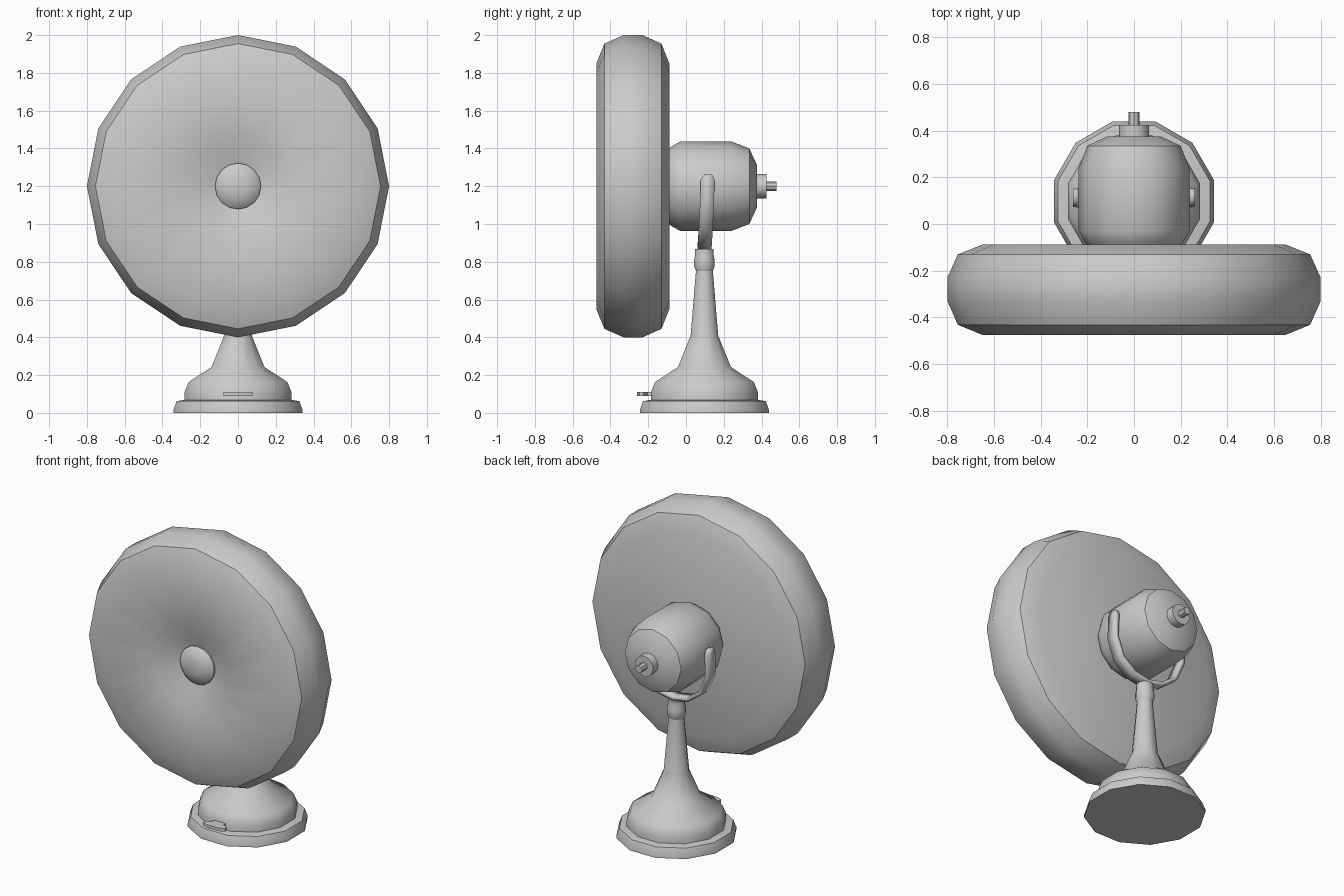
import bpy, bmesh
from math import cos, sin, pi, radians

if "Cube" in bpy.data.objects:
    bpy.data.objects.remove(bpy.data.objects["Cube"])


def finish(bm, name, angle=42):
    bmesh.ops.recalc_face_normals(bm, faces=bm.faces)
    mesh = bpy.data.meshes.new(name)
    bm.to_mesh(mesh)
    bm.free()
    ob = bpy.data.objects.new(name, mesh)
    bpy.context.collection.objects.link(ob)
    bpy.ops.object.select_all(action='DESELECT')
    ob.select_set(True)
    bpy.context.view_layer.objects.active = ob
    bpy.ops.object.shade_smooth_by_angle(angle=radians(angle))
    return ob


def lathe(name, profile, sides, place, phase=0.0):
    """Revolve (radius, height) pairs; place(u, v, height) gives the position."""
    bm = bmesh.new()
    rings = []
    for r, h in profile:
        angles = [2 * pi * i / sides + phase for i in range(sides)]
        rings.append([bm.verts.new(place(r * cos(a), r * sin(a), h)) for a in angles])
    for a, b in zip(rings, rings[1:]):
        for i in range(sides):
            j = (i + 1) % sides
            bm.faces.new((a[i], a[j], b[j], b[i]))
    bm.faces.new(rings[0])
    bm.faces.new(rings[-1])
    return finish(bm, name)


def head_axis(u, v, h):
    return (u, h, 1.2 + v)


def stand_axis(u, v, h):
    k = 1 / cos(pi / 12)
    return (u * k, 0.0975 + v * k, h)


# Blade cage with recessed front centre
lathe("blade_cage", [(0.125, -0.405), (0.26, -0.475), (0.65, -0.475), (0.755, -0.432),
                     (0.80, -0.33), (0.80, -0.23), (0.755, -0.13), (0.65, -0.088)],
      16, head_axis)

# Domed hub cap in the recess
lathe("hub_cap", [(0.122, -0.38), (0.122, -0.415), (0.095, -0.44),
                  (0.05, -0.453), (0.01, -0.456)], 16, head_axis)

# Motor housing and rear knob
lathe("motor_housing", [(0.19, -0.10), (0.212, -0.075), (0.237, -0.03), (0.237, 0.24),
                        (0.20, 0.335), (0.115, 0.375)], 12, head_axis)
lathe("rear_collar", [(0.065, 0.36), (0.065, 0.425)], 12, head_axis)
lathe("rear_knob", [(0.024, 0.42), (0.024, 0.48)], 8, head_axis)

# Base plate, flared pedestal and neck
lathe("base_plate", [(0.342, 0), (0.342, 0.015), (0.325, 0.062), (0.28, 0.07)],
      12, stand_axis, pi / 12)
lathe("pedestal", [(0.283, 0.06), (0.283, 0.11), (0.262, 0.163), (0.14, 0.243),
                   (0.073, 0.41), (0.044, 0.76)], 12, stand_axis, pi / 12)
lathe("neck_collar", [(0.044, 0.75), (0.054, 0.775), (0.054, 0.81), (0.049, 0.835),
                      (0.049, 0.868)], 12, stand_axis, pi / 12)

# Yoke strap: half path (x, z, y centre, half width), mirrored to the other arm
half = [(0.25, 1.262, 0.117, 0.02), (0.25, 1.235, 0.115, 0.037), (0.25, 1.09, 0.11, 0.037),
        (0.20, 0.97, 0.104, 0.037), (0.105, 0.90, 0.10, 0.037), (0.0, 0.88, 0.0975, 0.037)]
path = half + [(-x, z, y, w) for x, z, y, w in half[-2::-1]]
bm = bmesh.new()
pairs = [(bm.verts.new((x, y - w, z)), bm.verts.new((x, y + w, z))) for x, z, y, w in path]
for a, b in zip(pairs, pairs[1:]):
    bm.faces.new((a[0], a[1], b[1], b[0]))
yoke = finish(bm, "yoke")
solid = yoke.modifiers.new("thickness", 'SOLIDIFY')
solid.thickness = 0.024
solid.offset = 0

# Speed lever at the front of the base
bm = bmesh.new()
outline = [(-0.04, -0.16), (-0.04, -0.205), (-0.078, -0.225), (-0.078, -0.245), (-0.04, -0.26),
           (0.04, -0.26), (0.078, -0.245), (0.078, -0.225), (0.04, -0.205), (0.04, -0.16)]
face = bm.faces.new([bm.verts.new((x, y, 0.09)) for x, y in outline])
top = bmesh.ops.extrude_face_region(bm, geom=[face])
bmesh.ops.translate(bm, vec=(0, 0, 0.02),
                    verts=[v for v in top["geom"] if isinstance(v, bmesh.types.BMVert)])
finish(bm, "speed_lever", 30)
